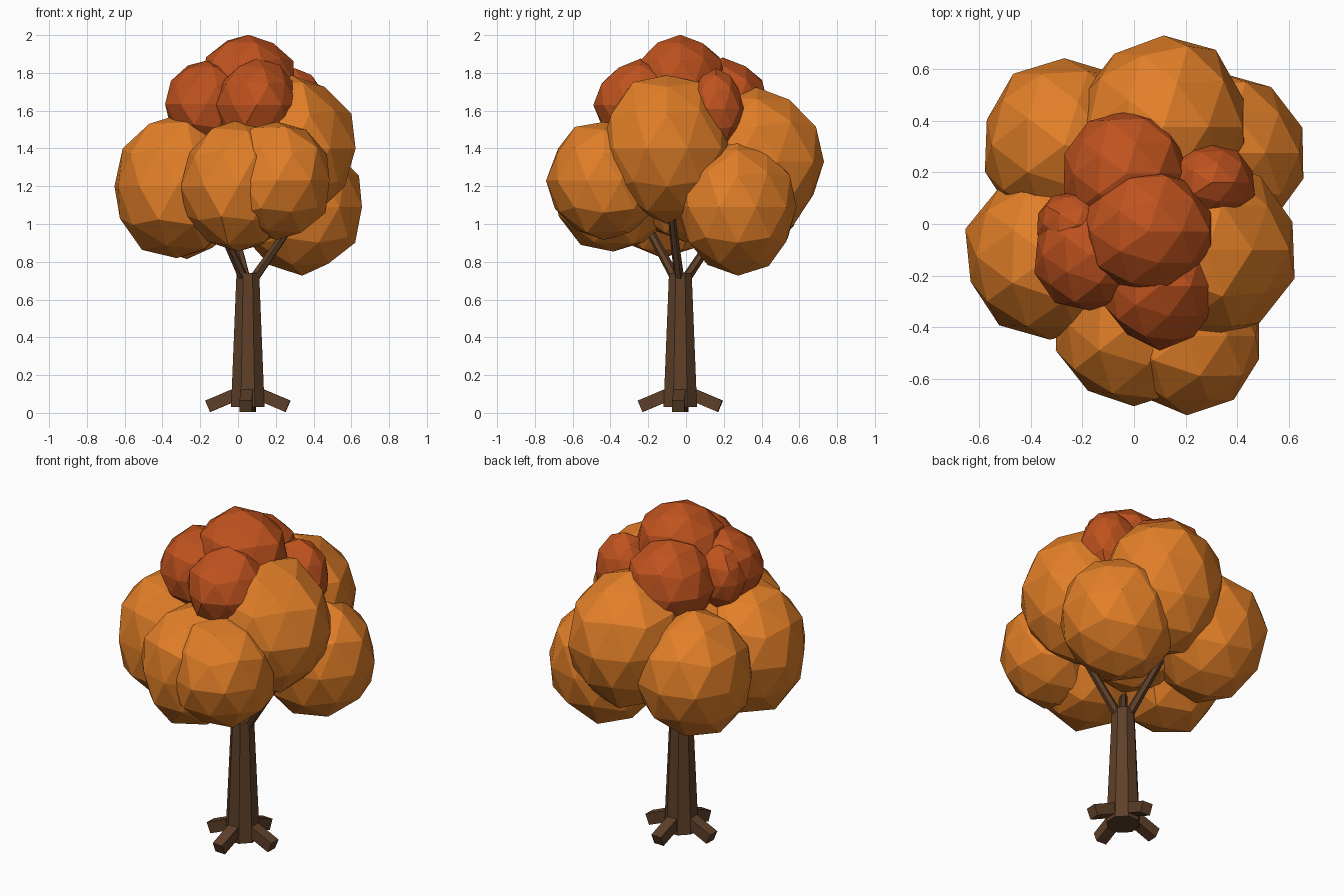
import bpy, bmesh, math, random
from mathutils import Vector, Matrix

if "Cube" in bpy.data.objects:
    bpy.data.objects.remove(bpy.data.objects["Cube"])

random.seed(11)


def material(name, rgb):
    m = bpy.data.materials.new(name)
    m.diffuse_color = (*rgb, 1)
    m.use_nodes = True
    m.node_tree.nodes["Principled BSDF"].inputs["Base Color"].default_value = m.diffuse_color
    return m


BARK = material("bark brown", (0.112, 0.051, 0.022))
ORANGE = material("autumn orange", (0.76, 0.212, 0.021))
RUST = material("rust red", (0.52, 0.085, 0.013))


def finish(bm, name, mat):
    me = bpy.data.meshes.new(name)
    bm.to_mesh(me)
    bm.free()
    me.materials.append(mat)
    ob = bpy.data.objects.new(name, me)
    bpy.context.collection.objects.link(ob)
    return ob


def limb(name, start, end, r1, r2, sides):
    """Tapered flat-sided limb between two points."""
    a, b = Vector(start), Vector(end)
    d = b - a
    rot = d.to_track_quat('Z', 'Y').to_matrix().to_4x4()
    spin = Matrix.Rotation(math.pi / sides, 4, 'Z')
    bm = bmesh.new()
    bmesh.ops.create_cone(bm, cap_ends=True, segments=sides, radius1=r1, radius2=r2,
                          depth=d.length,
                          matrix=Matrix.Translation((a + b) / 2) @ rot @ spin)
    return finish(bm, name, BARK)


def clump(name, center, radii, mat):
    """Faceted leaf clump: upright, slightly uneven icosphere."""
    bm = bmesh.new()
    bmesh.ops.create_icosphere(bm, subdivisions=2, radius=1.0)
    for v in bm.verts:
        p = v.co * random.uniform(0.965, 1.045)
        v.co = Vector(center) + Vector([p[i] * radii[i] for i in range(3)])
    return finish(bm, name, mat)


# Trunk
CX, CY = 0.052, -0.03
limb("trunk", (CX, CY, 0.03), (CX, CY, 0.74), 0.096, 0.065, 8)

# Roots spreading on the ground
for i in range(4):
    a = math.radians(90 * i - 3)
    c, s = math.cos(a), math.sin(a)
    limb(f"root_{i + 1}", (CX + 0.03 * c, CY + 0.03 * s, 0.112),
         (CX + 0.212 * c, CY + 0.212 * s, 0.035), 0.046, 0.046, 4)

# Branches reaching into the crown
for i, deg in enumerate((-10, 110, 230)):
    a = math.radians(deg)
    c, s = math.cos(a), math.sin(a)
    limb(f"branch_{i + 1}", (CX + 0.025 * c, CY + 0.025 * s, 0.70),
         (CX + 0.28 * c, CY + 0.28 * s, 1.06), 0.027, 0.02, 6)

# Lower crown
lower = {
    "left": ((-0.325, -0.125, 1.20), (0.335, 0.33, 0.38)),
    "front": ((0.0, -0.385, 1.20), (0.31, 0.33, 0.35)),
    "front_right": ((0.205, -0.435, 1.23), (0.30, 0.295, 0.32)),
    "right": ((0.285, -0.10, 1.40), (0.34, 0.345, 0.395)),
    "back_right": ((0.34, 0.275, 1.09), (0.325, 0.315, 0.355)),
    "back": ((0.115, 0.375, 1.33), (0.33, 0.355, 0.395)),
    "back_left": ((-0.27, 0.305, 1.18), (0.325, 0.33, 0.365)),
    "middle": ((0.0, 0.0, 1.27), (0.34, 0.34, 0.36)),
}
for n, (c, r) in lower.items():
    clump("orange_leaves_" + n, c, r, ORANGE)

# Upper crown
upper = {
    "top": ((0.055, -0.03, 1.745), (0.255, 0.245, 0.255)),
    "back": ((-0.03, 0.195, 1.62), (0.245, 0.245, 0.26)),
    "left": ((-0.17, -0.12, 1.635), (0.22, 0.22, 0.235)),
    "side": ((-0.22, 0.0, 1.64), (0.16, 0.13, 0.18)),
    "front": ((0.10, -0.24, 1.63), (0.22, 0.24, 0.24)),
    "right": ((0.30, 0.16, 1.61), (0.17, 0.15, 0.21)),
}
for n, (c, r) in upper.items():
    clump("rust_leaves_" + n, c, r, RUST)
